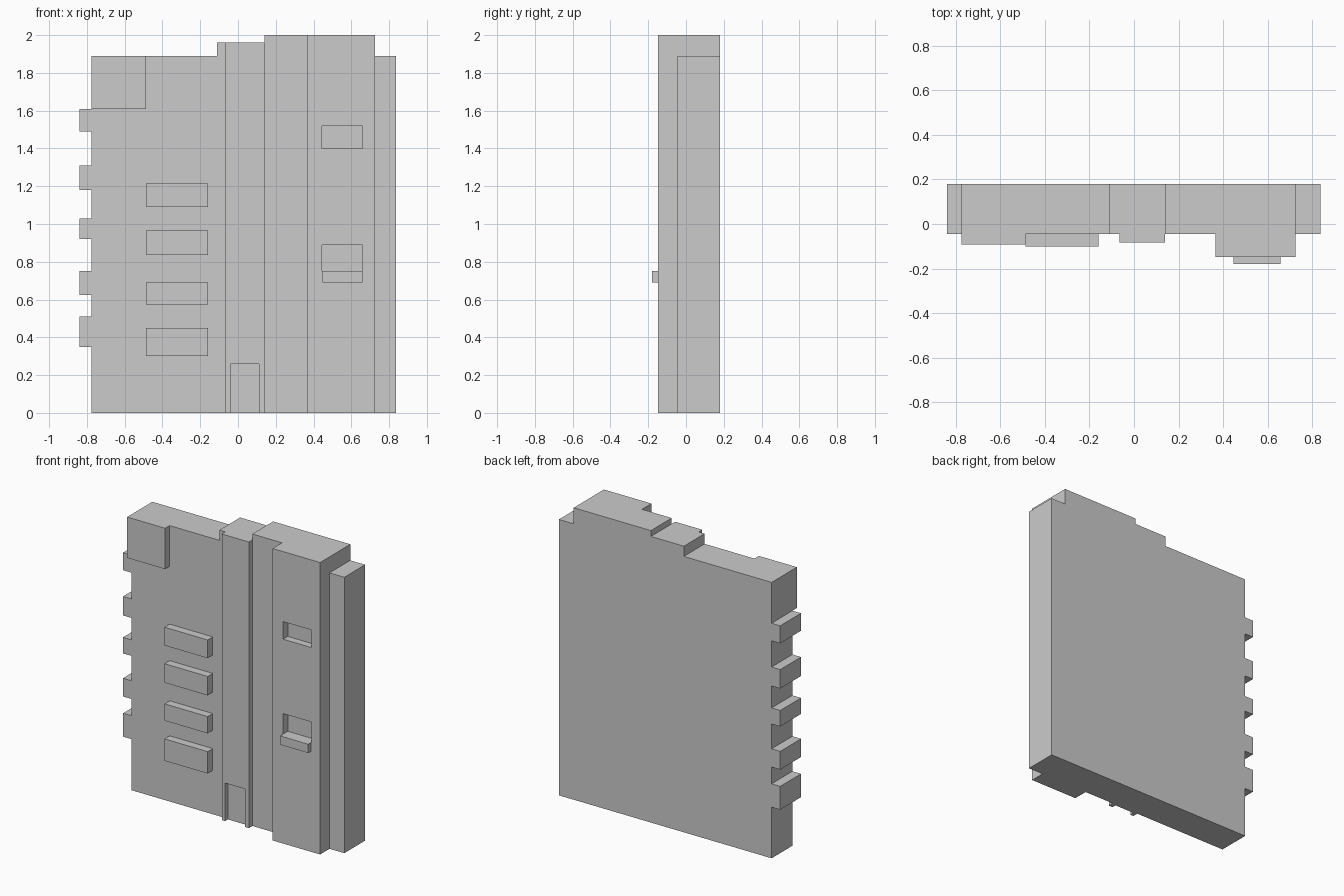
import bpy
import bmesh

cube = bpy.data.objects.get("Cube")
if cube:
    bpy.data.objects.remove(cube, do_unlink=True)

BACK, WALL = 0.18, -0.045
TOWER, SILL = -0.147, -0.18

# One plain grey for the whole facade
grey = bpy.data.materials.new("plain grey")
grey.use_nodes = True
grey.diffuse_color = (0.6, 0.6, 0.6, 1)
bsdf = next(n for n in grey.node_tree.nodes if n.type == "BSDF_PRINCIPLED")
bsdf.inputs["Base Color"].default_value = grey.diffuse_color


def extrude(name, outline, front, back):
    """Solid from an x-z outline, running from front to back in y."""
    bm = bmesh.new()
    face = bm.faces.new([bm.verts.new((x, front, z)) for x, z in outline])
    moved = bmesh.ops.extrude_face_region(bm, geom=[face])["geom"]
    verts = [v for v in moved if isinstance(v, bmesh.types.BMVert)]
    bmesh.ops.translate(bm, verts=verts, vec=(0, back - front, 0))
    bmesh.ops.recalc_face_normals(bm, faces=bm.faces)
    mesh = bpy.data.meshes.new(name)
    bm.to_mesh(mesh)
    bm.free()
    mesh.materials.append(grey)
    obj = bpy.data.objects.new(name, mesh)
    bpy.context.collection.objects.link(obj)
    return obj


def box(name, x0, x1, z0, z1, front, back=WALL):
    return extrude(name, [(x0, z0), (x1, z0), (x1, z1), (x0, z1)], front, back)


# Main wall: stepped roofline and toothed left-hand edge in one outline
LEFT, TOOTH, RIGHT, EAVE = -0.775, -0.84, 0.837, 1.89
outline = [(LEFT, 0), (RIGHT, 0), (RIGHT, EAVE), (0.725, EAVE), (0.725, 2),
           (0.14, 2), (0.14, 1.96), (-0.11, 1.96), (-0.11, EAVE), (LEFT, EAVE)]
for low, high in [(1.49, 1.61), (1.18, 1.31), (0.92, 1.03), (0.625, 0.75), (0.35, 0.51)]:
    outline += [(LEFT, high), (TOOTH, high), (TOOTH, low), (LEFT, low)]
extrude("main_wall", outline, WALL, BACK)

# Upper corner block
box("corner_block", LEFT, -0.487, 1.61, EAVE, -0.093)

# Projecting horizontal panels
for i, (low, high) in enumerate([(0.30, 0.45), (0.575, 0.69), (0.835, 0.965), (1.09, 1.215)]):
    box(f"wall_panel_{i + 1}", -0.487, -0.16, low, high, -0.10)

# Narrow pier with a doorway at its foot
extrude("door_pier", [(-0.065, 0), (-0.04, 0), (-0.04, 0.26), (0.11, 0.26), (0.11, 0),
                      (0.14, 0), (0.14, 1.96), (-0.065, 1.96)], -0.083, WALL)
box("door", -0.04, 0.11, 0, 0.26, -0.053)

# Tower with two recessed windows
tower = box("tower", 0.365, 0.725, 0, 2, TOWER)
for low, high in [(0.75, 0.89), (1.40, 1.52)]:
    cutter = box("window_cutter", 0.445, 0.66, low, high, TOWER - 0.1, TOWER + 0.05)
    cutter.hide_render = True
    cut = tower.modifiers.new("window", "BOOLEAN")
    cut.operation, cut.solver, cut.object = "DIFFERENCE", "EXACT", cutter
    bpy.context.view_layer.objects.active = tower
    bpy.ops.object.modifier_apply(modifier=cut.name)
    bpy.data.objects.remove(cutter, do_unlink=True)

# Ledge below the lower window
box("window_sill", 0.447, 0.658, 0.69, 0.75, SILL, TOWER)
